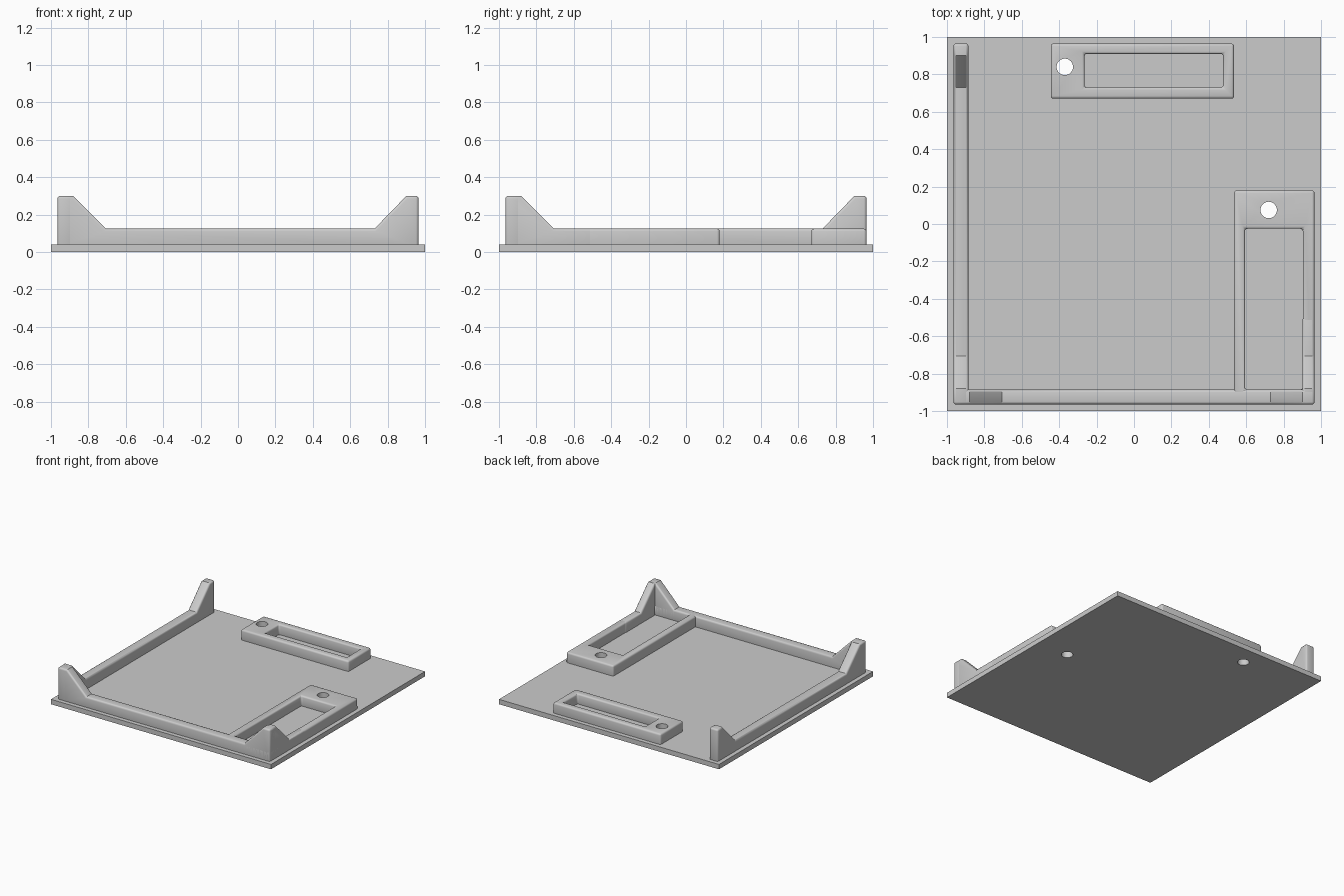
import bpy
import bmesh
import math
from mathutils import Vector

default = bpy.data.objects.get("Cube")
if default:
    bpy.data.objects.remove(default, do_unlink=True)

# Single plain grey
grey = bpy.data.materials.new("light_grey")
grey.use_nodes = True
colour = (0.6, 0.6, 0.6, 1)
grey.diffuse_color = colour
grey.node_tree.nodes["Principled BSDF"].inputs["Base Color"].default_value = colour

PLATE_TOP, RAIL_TOP, POST_TOP = 0.04, 0.125, 0.3
SUNK = 0.015    # parts reach a little into the plate
EDGE = 0.965    # outer line of the rails
INNER = 0.885   # inner line of the rails


def new_object(name, bm):
    bmesh.ops.recalc_face_normals(bm, faces=bm.faces)
    mesh = bpy.data.meshes.new(name)
    bm.to_mesh(mesh)
    bm.free()
    obj = bpy.data.objects.new(name, mesh)
    bpy.context.collection.objects.link(obj)
    mesh.materials.append(grey)
    return obj


def prism(name, outline, depth):
    """Extrude a closed 3D outline along a depth vector."""
    bm = bmesh.new()
    face = bm.faces.new([bm.verts.new(p) for p in outline])
    moved = bmesh.ops.extrude_face_region(bm, geom=[face])["geom"]
    verts = [g for g in moved if isinstance(g, bmesh.types.BMVert)]
    bmesh.ops.translate(bm, verts=verts, vec=Vector(depth))
    return new_object(name, bm)


def box(name, x0, x1, y0, y1, z0, z1):
    base = [(x0, y0, z0), (x1, y0, z0), (x1, y1, z0), (x0, y1, z0)]
    return prism(name, base, (0, 0, z1 - z0))


def drill(name, x, y):
    bm = bmesh.new()
    bmesh.ops.create_cone(bm, cap_ends=True, segments=40,
                          radius1=0.044, radius2=0.044, depth=1)
    bmesh.ops.translate(bm, verts=bm.verts, vec=(x, y, 0))
    return new_object(name, bm)


def apply(obj, mod):
    bpy.ops.object.select_all(action='DESELECT')
    obj.select_set(True)
    bpy.context.view_layer.objects.active = obj
    bpy.ops.object.modifier_apply(modifier=mod.name)


def cut(obj, cutter):
    cutter.hide_render = True
    mod = obj.modifiers.new("cut", 'BOOLEAN')
    mod.operation, mod.solver, mod.object = 'DIFFERENCE', 'EXACT', cutter
    apply(obj, mod)
    bpy.data.objects.remove(cutter, do_unlink=True)


def soften(obj, width=0.014):
    mod = obj.modifiers.new("round", 'BEVEL')
    mod.width, mod.segments = width, 3
    mod.limit_method, mod.angle_limit = 'ANGLE', math.radians(50)
    apply(obj, mod)


def smooth(obj):
    bpy.ops.object.select_all(action='DESELECT')
    obj.select_set(True)
    bpy.context.view_layer.objects.active = obj
    bpy.ops.object.shade_smooth_by_angle(angle=math.radians(35))


# Base plate with two screw holes
holes = [(-0.37, 0.84), (0.72, 0.075)]
plate = box("base_plate", -1, 1, -1, 1, 0, PLATE_TOP)
for x, y in holes:
    cut(plate, drill("plate_drill", x, y))
parts = [plate]

# Rails with a sloped corner post at each end: (distance, height)
rail_profile = [(-EDGE, SUNK), (EDGE, SUNK), (EDGE, POST_TOP), (0.9, POST_TOP),
                (0.73, RAIL_TOP), (-0.705, RAIL_TOP), (-0.88, POST_TOP),
                (-EDGE, POST_TOP)]
width = EDGE - INNER
left_rail = prism("left_rail", [(-EDGE, d, z) for d, z in rail_profile], (width, 0, 0))
front_rail = prism("front_rail", [(d, -EDGE, z) for d, z in rail_profile], (0, width, 0))

# Short sloped post on the right side of the front corner
post_profile = [(-EDGE, SUNK), (-0.5, SUNK), (-0.5, RAIL_TOP), (-0.705, RAIL_TOP),
                (-0.88, POST_TOP), (-EDGE, POST_TOP)]
right_post = prism("right_corner_post", [(0.9, d, z) for d, z in post_profile],
                   (EDGE - 0.9, 0, 0))
for rail in (left_rail, front_rail, right_post):
    soften(rail)
    parts.append(rail)

# Rectangular frames, each with an open window and a screw hole
frames = [
    ("back_frame", (-0.445, 0.535, 0.67, EDGE), (-0.265, 0.477, 0.73, 0.91), holes[0]),
    ("right_frame", (0.535, EDGE, -EDGE, 0.18), (0.593, 0.903, -INNER, -0.025), holes[1]),
]
for name, outer, window, hole in frames:
    frame = box(name, *outer, SUNK, RAIL_TOP)
    cut(frame, box("window_cutter", *window, -0.5, 0.5))
    soften(frame)
    cut(frame, drill("frame_drill", *hole))
    parts.append(frame)

for part in parts:
    smooth(part)
